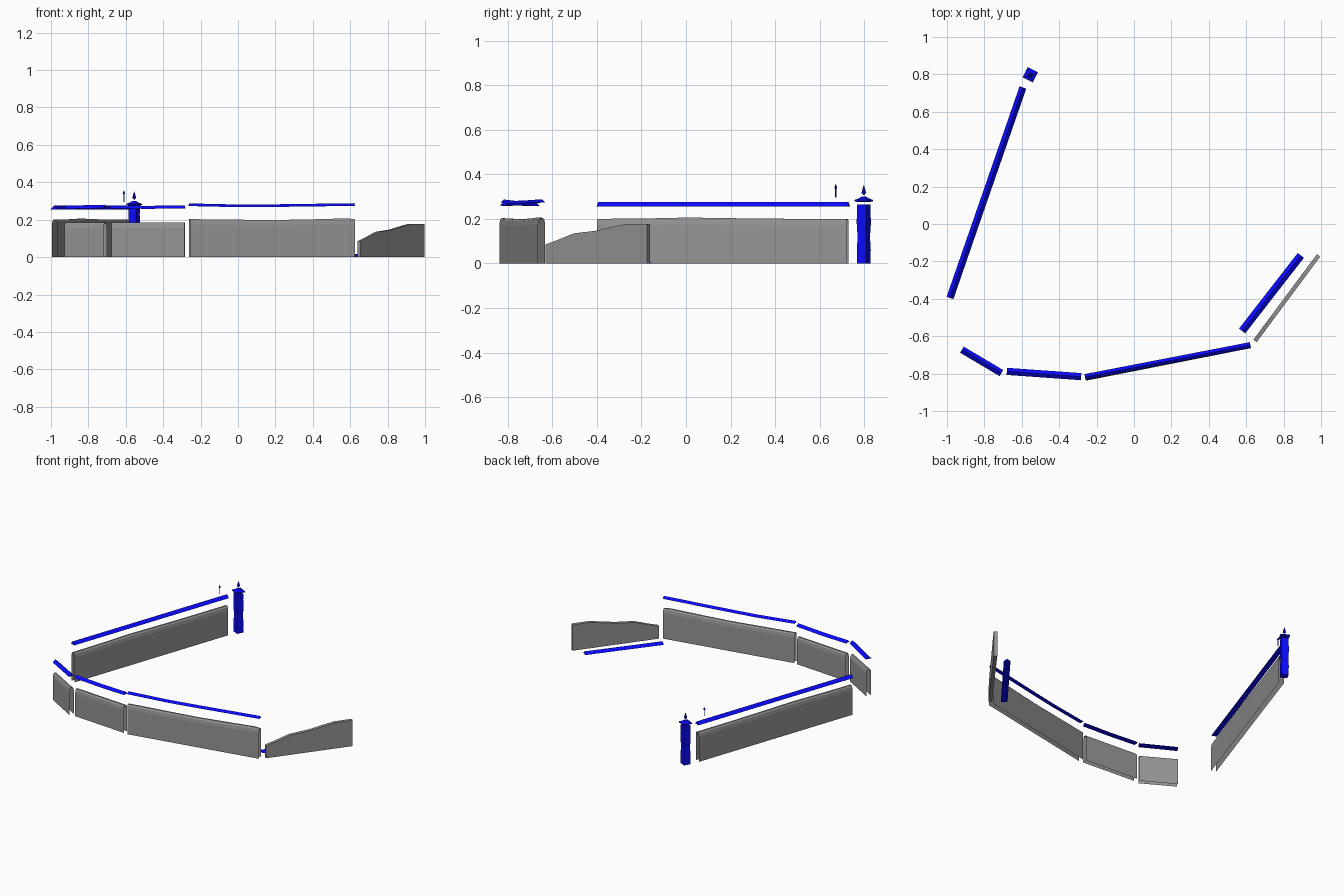
import bpy, bmesh, math
from mathutils import Vector

if "Cube" in bpy.data.objects:
    bpy.data.objects.remove(bpy.data.objects["Cube"])

blue = bpy.data.materials.new("blue_paint")
blue.diffuse_color = (0.003, 0.003, 1, 1)
blue.use_nodes = True
blue.node_tree.nodes["Principled BSDF"].inputs["Base Color"].default_value = blue.diffuse_color
stone = bpy.data.materials.new("dark_stone")
stone.diffuse_color = (0.3, 0.3, 0.3, 1)
stone.use_nodes = True
stone.node_tree.nodes["Principled BSDF"].inputs["Base Color"].default_value = stone.diffuse_color


def finish(name, bm, mat):
    bmesh.ops.recalc_face_normals(bm, faces=bm.faces)
    mesh = bpy.data.meshes.new(name)
    bm.to_mesh(mesh)
    bm.free()
    obj = bpy.data.objects.new(name, mesh)
    bpy.context.collection.objects.link(obj)
    mesh.materials.append(mat)
    return obj


def sweep(name, start, end, stations, section, closed, mat):
    """Loft section(height) along a straight plan line; stations = (fraction, height)."""
    a, b = Vector((*start, 0)), Vector((*end, 0))
    d = (b - a).normalized()
    side = Vector((-d.y, d.x, 0))
    bm = bmesh.new()
    rings = []
    for t, h in stations:
        c = a.lerp(b, t)
        rings.append([bm.verts.new(c + side * u + Vector((0, 0, z))) for u, z in section(h)])
    n = len(rings[0])
    for r, s in zip(rings, rings[1:]):
        for i in range(n if closed else n - 1):
            j = (i + 1) % n
            bm.faces.new((r[i], r[j], s[j], s[i]))
    if closed:
        bm.faces.new(rings[0])
        bm.faces.new(rings[-1][::-1])
    return finish(name, bm, mat)


def wall_section(h):
    # hollow wall skin, open underneath, chamfered along the top
    return [(-.016, 0), (-.016, h - .03), (-.013, h - .008), (-.006, h),
            (.006, h), (.013, h - .008), (.016, h - .03), (.016, 0)]


def slab_section(h):
    return [(-.011, 0), (-.011, h), (.011, h), (.011, 0)]


def cap_section(width, rise):
    return lambda z: [(-width / 2, z), (0, z + rise), (width / 2, z)]


# Walls
walls = [
    ("left_wall", (-.98, -.395), (-.594, .725),
     [(0, .2), (.2, .202), (.36, .206), (.6, .202), (.8, .2), (1, .2)]),
    ("corner_wall", (-.92, -.675), (-.709, -.797), [(0, .185), (1, .185)]),
    ("front_short_wall", (-.675, -.79), (-.285, -.818), [(0, .185), (1, .185)]),
    ("front_long_wall", (-.26, -.822), (.622, -.648),
     [(0, .203), (.3, .2), (.5, .198), (.75, .202), (.95, .207), (1, .203)]),
]
for name, p, q, stations in walls:
    sweep(name, p, q, stations, wall_section, False, stone)

# Broken thin wall with a sloping top
sweep("broken_wall", (.647, -.625), (.987, -.168),
      [(0, .085), (.12, .105), (.28, .135), (.5, .147), (.65, .163), (.8, .178), (1, .178)],
      slab_section, True, stone)

# Roof caps floating above the walls, and one lying on the ground
caps = [
    ("left_cap", (-.984, -.395), (-.594, .73), [(0, .255), (1, .255)], .038, .02),
    ("corner_cap", (-.92, -.672), (-.709, -.797), [(0, .257), (1, .262)], .038, .018),
    ("front_short_cap", (-.68, -.788), (-.283, -.816), [(0, .261), (.5, .258), (1, .261)], .038, .016),
    ("front_long_cap", (-.262, -.818), (.622, -.647),
     [(0, .273), (.3, .267), (.5, .268), (.75, .271), (1, .274)], .031, .014),
    ("fallen_cap", (.578, -.572), (.892, -.168), [(0, 0), (1, 0)], .042, .016),
]
for name, p, q, stations, w, rise in caps:
    sweep(name, p, q, stations, cap_section(w, rise), True, blue)


def stack(name, x, y, rings, sides=4, turn=0):
    """Stack regular polygons given as (z, radius)."""
    bm = bmesh.new()
    loops = [[bm.verts.new((x + r * math.cos(turn + 2 * math.pi * i / sides),
                            y + r * math.sin(turn + 2 * math.pi * i / sides), z))
              for i in range(sides)] for z, r in rings]
    for lo, hi in zip(loops, loops[1:]):
        for i in range(sides):
            j = (i + 1) % sides
            bm.faces.new((lo[i], lo[j], hi[j], hi[i]))
    bm.faces.new(loops[0][::-1])
    bm.faces.new(loops[-1])
    return finish(name, bm, blue)


# Weathered corner pillar with its roof and finial
tx, ty, turn = -.555, .798, math.radians(45 - 27)
stack("pillar", tx, ty, [(0, .032), (.03, .031), (.06, .033), (.09, .031), (.12, .029),
                         (.155, .032), (.19, .034), (.225, .031), (.265, .032)], 4, turn)
stack("pillar_roof", tx, ty, [(.276, .030), (.279, .043), (.285, .043), (.293, .022),
                              (.301, .008)], 4, turn)
stack("pillar_finial", tx, ty, [(.308, .004), (.314, .005), (.315, .011), (.333, .006),
                                (.351, .0008)], 8)

# Slim spire floating above the left cap
stack("wall_spire", -.61, .672, [(.295, .0025), (.336, .0025), (.338, .007), (.356, .0008)], 8)
